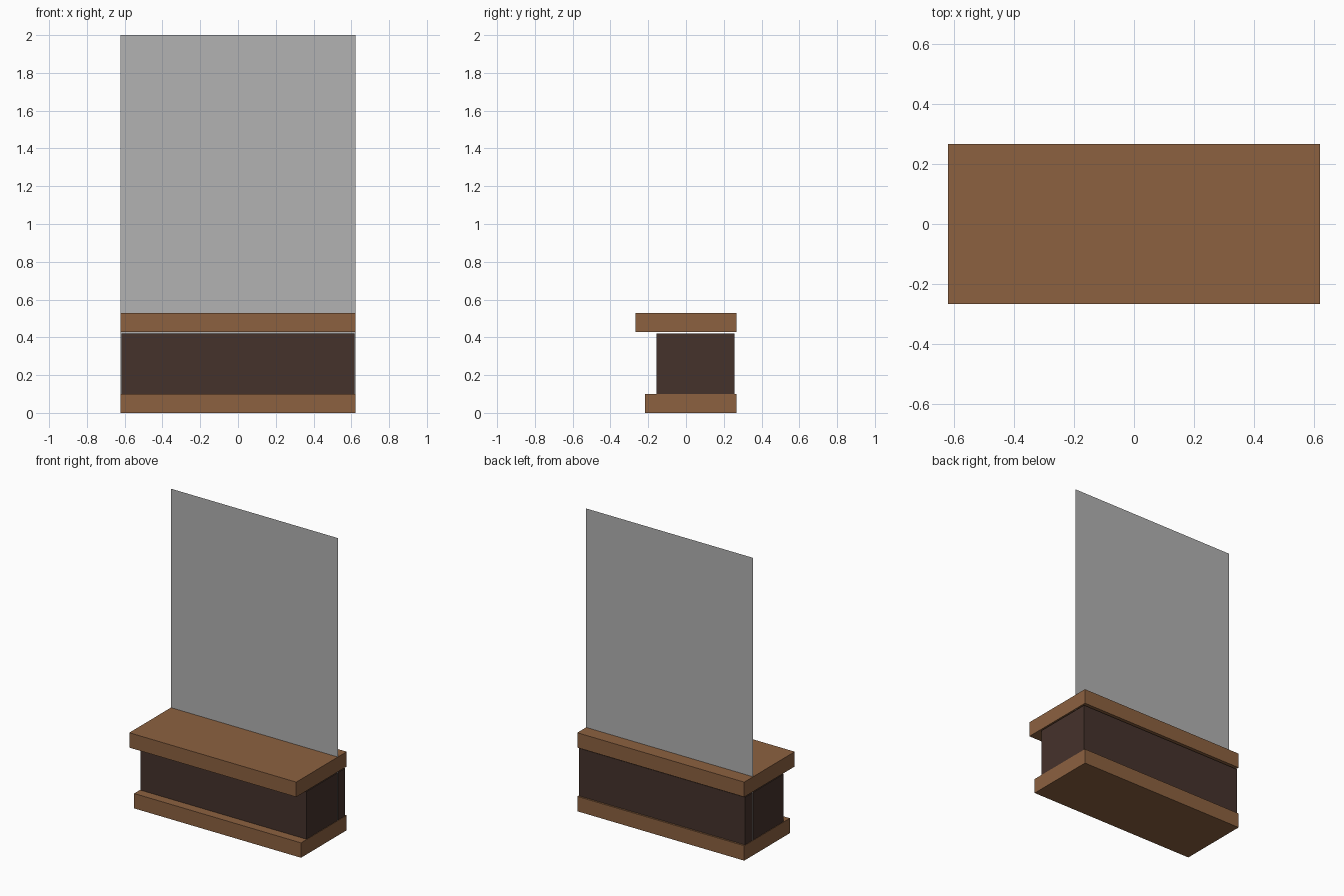
import bpy
import bmesh
from mathutils import Vector

default_cube = bpy.data.objects.get("Cube")
if default_cube:
    bpy.data.objects.remove(default_cube, do_unlink=True)


def make_material(name, rgb):
    mat = bpy.data.materials.new(name)
    mat.use_nodes = True
    color = (*rgb, 1.0)
    mat.diffuse_color = color
    mat.node_tree.nodes["Principled BSDF"].inputs["Base Color"].default_value = color
    return mat


def add_object(name, bm, mat):
    mesh = bpy.data.meshes.new(name)
    bm.to_mesh(mesh)
    bm.free()
    mesh.materials.append(mat)
    obj = bpy.data.objects.new(name, mesh)
    bpy.context.collection.objects.link(obj)
    return obj


def add_box(name, half_width, y_range, z_range, mat):
    """Box centred on x, spanning the given depth and height ranges."""
    low = Vector((-half_width, y_range[0], z_range[0]))
    high = Vector((half_width, y_range[1], z_range[1]))
    bm = bmesh.new()
    bmesh.ops.create_cube(bm, size=1)
    bmesh.ops.scale(bm, vec=high - low, verts=bm.verts)
    bmesh.ops.translate(bm, vec=(low + high) / 2, verts=bm.verts)
    return add_object(name, bm, mat)


def add_sheet(name, half_width, y, z_range, mat):
    """Single upright face across the full width."""
    bm = bmesh.new()
    corners = [(-half_width, z_range[0]), (half_width, z_range[0]),
               (half_width, z_range[1]), (-half_width, z_range[1])]
    bm.faces.new([bm.verts.new((x, y, z)) for x, z in corners])
    return add_object(name, bm, mat)


wood = make_material("warm brown wood", (0.262, 0.120, 0.051))
dark_wood = make_material("dark brown wood", (0.0595, 0.032, 0.0245))
grey = make_material("grey pane", (0.445, 0.445, 0.445))

HALF_WIDTH = 0.621
BACK = 0.268

# Counter: plinth, recessed body and overhanging top
add_box("base_plinth", HALF_WIDTH, (-0.217, BACK), (0, 0.10), wood)
add_box("counter_body", HALF_WIDTH - 0.003, (-0.155, 0.256), (0.10, 0.42), dark_wood)
add_box("counter_top", HALF_WIDTH, (-BACK, BACK), (0.428, 0.528), wood)

# Tall thin pane standing through the counter
add_sheet("glass_pane", HALF_WIDTH, 0.174, (0, 2.0), grey)
